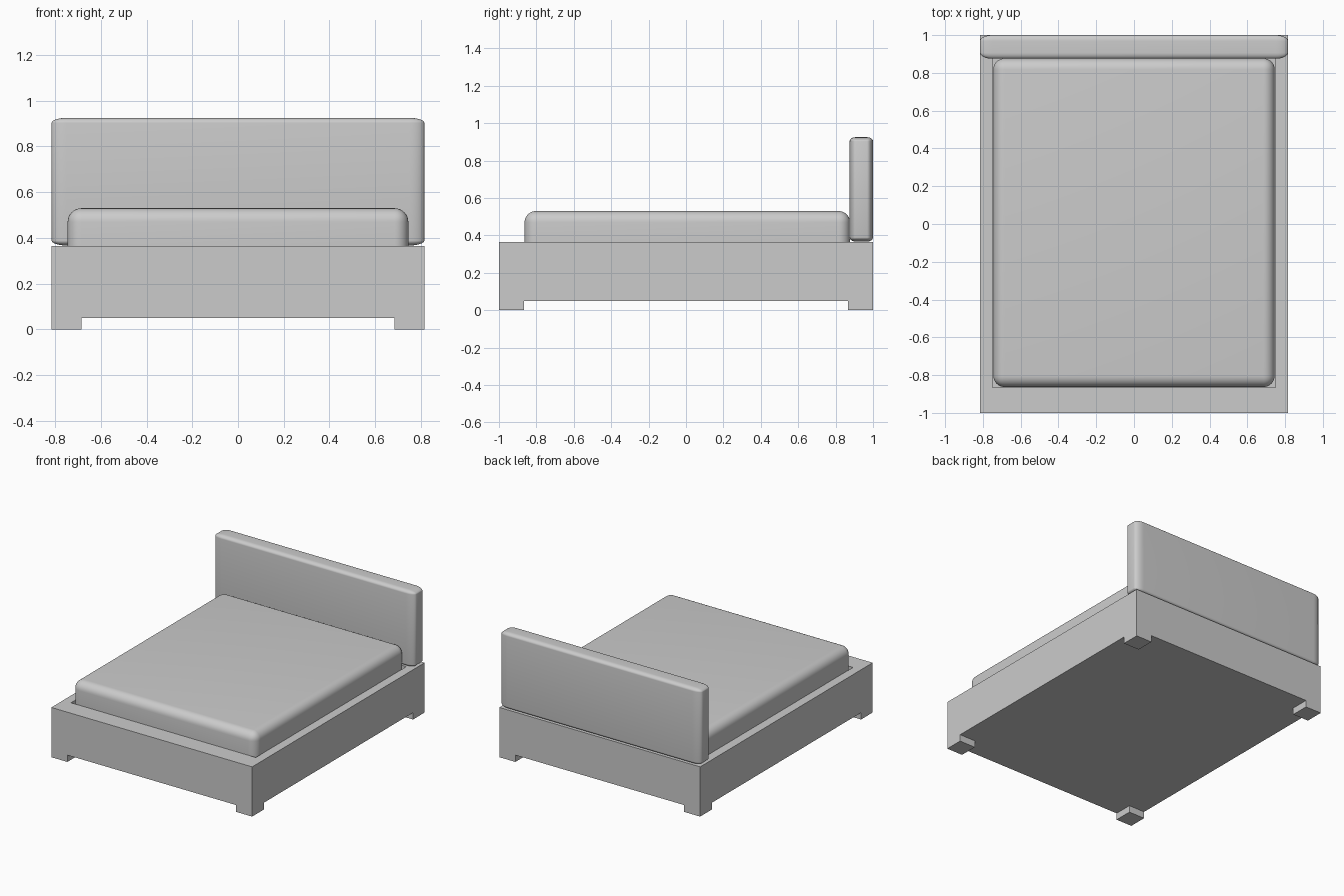
import bpy
import bmesh
import math
from mathutils import Vector

default = bpy.data.objects.get("Cube")
if default:
    bpy.data.objects.remove(default, do_unlink=True)

grey = bpy.data.materials.new("plain grey")
grey.use_nodes = True
grey.diffuse_color = (0.6, 0.6, 0.6, 1)
grey.node_tree.nodes["Principled BSDF"].inputs["Base Color"].default_value = (0.6, 0.6, 0.6, 1)


def finish(bm, name):
    bmesh.ops.recalc_face_normals(bm, faces=bm.faces[:])
    mesh = bpy.data.meshes.new(name)
    bm.to_mesh(mesh)
    bm.free()
    mesh.materials.append(grey)
    obj = bpy.data.objects.new(name, mesh)
    bpy.context.collection.objects.link(obj)
    return obj


def rounded_box(name, low, high, radii, segments=8):
    """Box between two corners, rounded by a separate radius along each axis."""
    low, high, radii = Vector(low), Vector(high), Vector(radii)
    size, centre = high - low, (low + high) / 2
    bm = bmesh.new()
    bmesh.ops.create_cube(bm, size=1)
    bmesh.ops.scale(bm, verts=bm.verts, vec=[s / r for s, r in zip(size, radii)])
    bmesh.ops.bevel(bm, geom=bm.edges[:], offset=1, segments=segments,
                    profile=0.5, affect='EDGES')
    bmesh.ops.scale(bm, verts=bm.verts, vec=radii)
    bmesh.ops.translate(bm, verts=bm.verts, vec=centre)
    obj = finish(bm, name)
    bpy.ops.object.select_all(action='DESELECT')
    obj.select_set(True)
    bpy.context.view_layer.objects.active = obj
    bpy.ops.object.shade_smooth_by_angle(angle=math.radians(40))
    return obj


def extrude(bm, faces, dz, keep=False):
    """Extrude faces vertically and return the moved faces."""
    result = bmesh.ops.extrude_face_region(bm, geom=faces, use_keep_orig=keep)["geom"]
    moved = [g for g in result if isinstance(g, bmesh.types.BMFace)]
    verts = [g for g in result if isinstance(g, bmesh.types.BMVert)]
    bmesh.ops.translate(bm, verts=verts, vec=(0, 0, dz))
    old = [f for f in faces if f.is_valid]
    if not keep and old:
        bmesh.ops.delete(bm, geom=old, context='FACES')
    return moved


# Bed frame: a slab with four corner feet and a mattress recess
FOOT, SLAB, RECESS = 0.05, 0.315, 0.12
xs = [-0.815, -0.75, -0.685, 0.685, 0.75, 0.815]
ys = [-1, -0.865, 0.865, 0.88, 1]
bm = bmesh.new()
grid = [[bm.verts.new((x, y, FOOT)) for x in xs] for y in ys]
for a, b in zip(grid, grid[1:]):
    for i in range(len(xs) - 1):
        bm.faces.new((a[i], a[i + 1], b[i + 1], b[i]))
bottom = bm.faces[:]
top = extrude(bm, bottom, SLAB, keep=True)


def is_foot(face):
    c = face.calc_center_median()
    return abs(c.x) > 0.685 and abs(c.y) > 0.865


def is_recess(face):
    c = face.calc_center_median()
    return abs(c.x) < 0.75 and -0.865 < c.y < 0.88


extrude(bm, [f for f in bottom if is_foot(f)], -FOOT)
extrude(bm, [f for f in top if is_recess(f)], -RECESS)
bmesh.ops.dissolve_limit(bm, angle_limit=0.01, verts=bm.verts[:], edges=bm.edges[:])
finish(bm, "bed_frame")

# Mattress resting in the recess
rounded_box("mattress", (-0.745, -0.863, 0.245), (0.745, 0.877, 0.53),
            (0.06, 0.06, 0.06))

# Padded headboard standing on the back of the frame
rounded_box("headboard", (-0.815, 0.875, 0.367), (0.815, 1, 0.925),
            (0.065, 0.032, 0.022))
